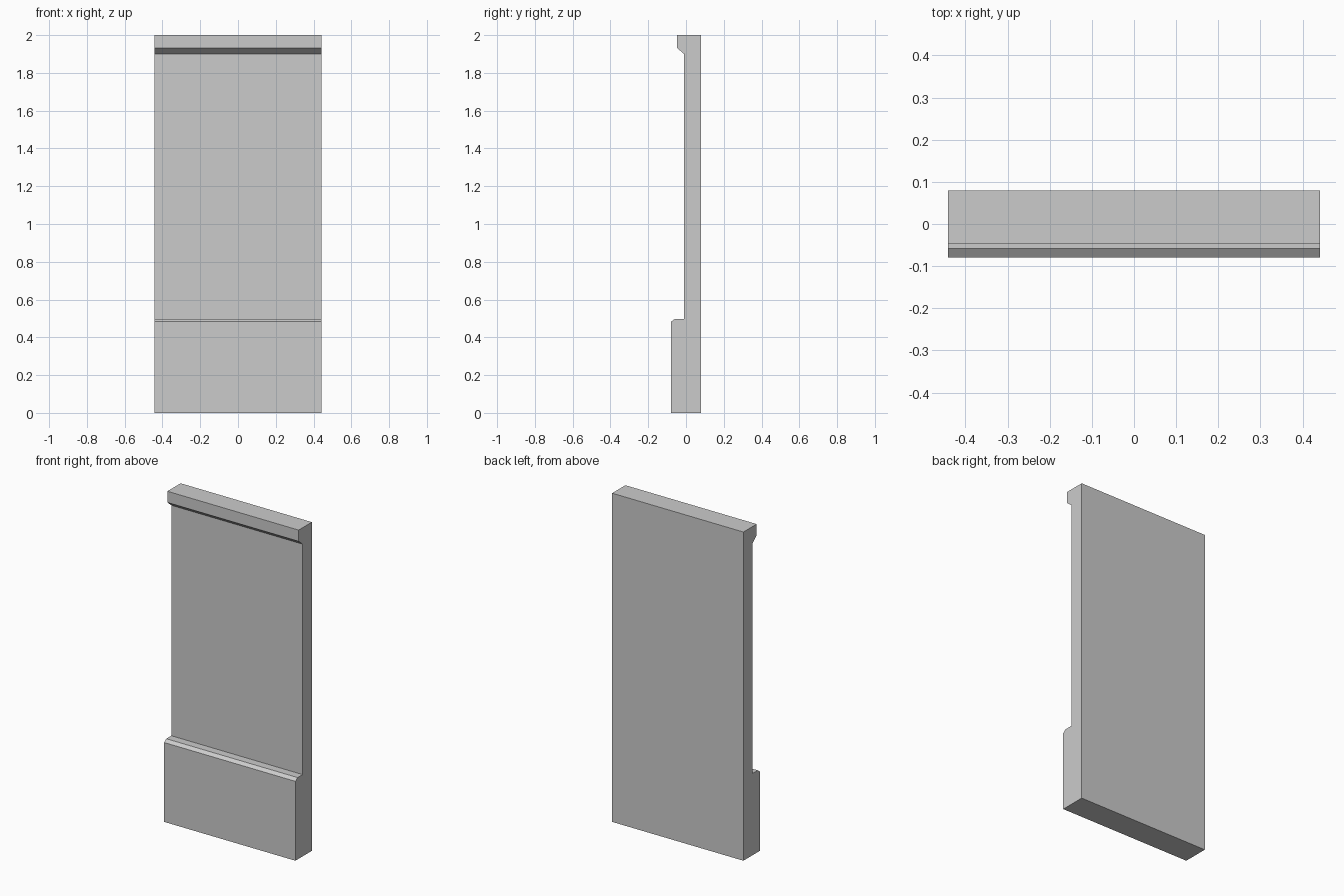
import bpy, bmesh

if "Cube" in bpy.data.objects:
    bpy.data.objects.remove(bpy.data.objects["Cube"])

HALF_WIDTH = 0.442

# Side profile (y, z): plinth with chamfer, recessed panel, overhanging cap
profile = [
    (0.079, 0.0), (0.079, 2.0),
    (-0.048, 2.0), (-0.048, 1.932), (-0.010, 1.90),
    (-0.010, 0.498), (-0.058, 0.498), (-0.079, 0.483), (-0.079, 0.0),
]

# Extrude the profile across the width
bm = bmesh.new()
face = bm.faces.new([bm.verts.new((-HALF_WIDTH, y, z)) for y, z in profile])
result = bmesh.ops.extrude_face_region(bm, geom=[face], use_keep_orig=True)
verts = [g for g in result["geom"] if isinstance(g, bmesh.types.BMVert)]
bmesh.ops.translate(bm, verts=verts, vec=(2 * HALF_WIDTH, 0, 0))
bmesh.ops.recalc_face_normals(bm, faces=bm.faces)

mesh = bpy.data.meshes.new("wall_panel")
bm.to_mesh(mesh)
bm.free()
panel = bpy.data.objects.new("wall_panel", mesh)
bpy.context.collection.objects.link(panel)
